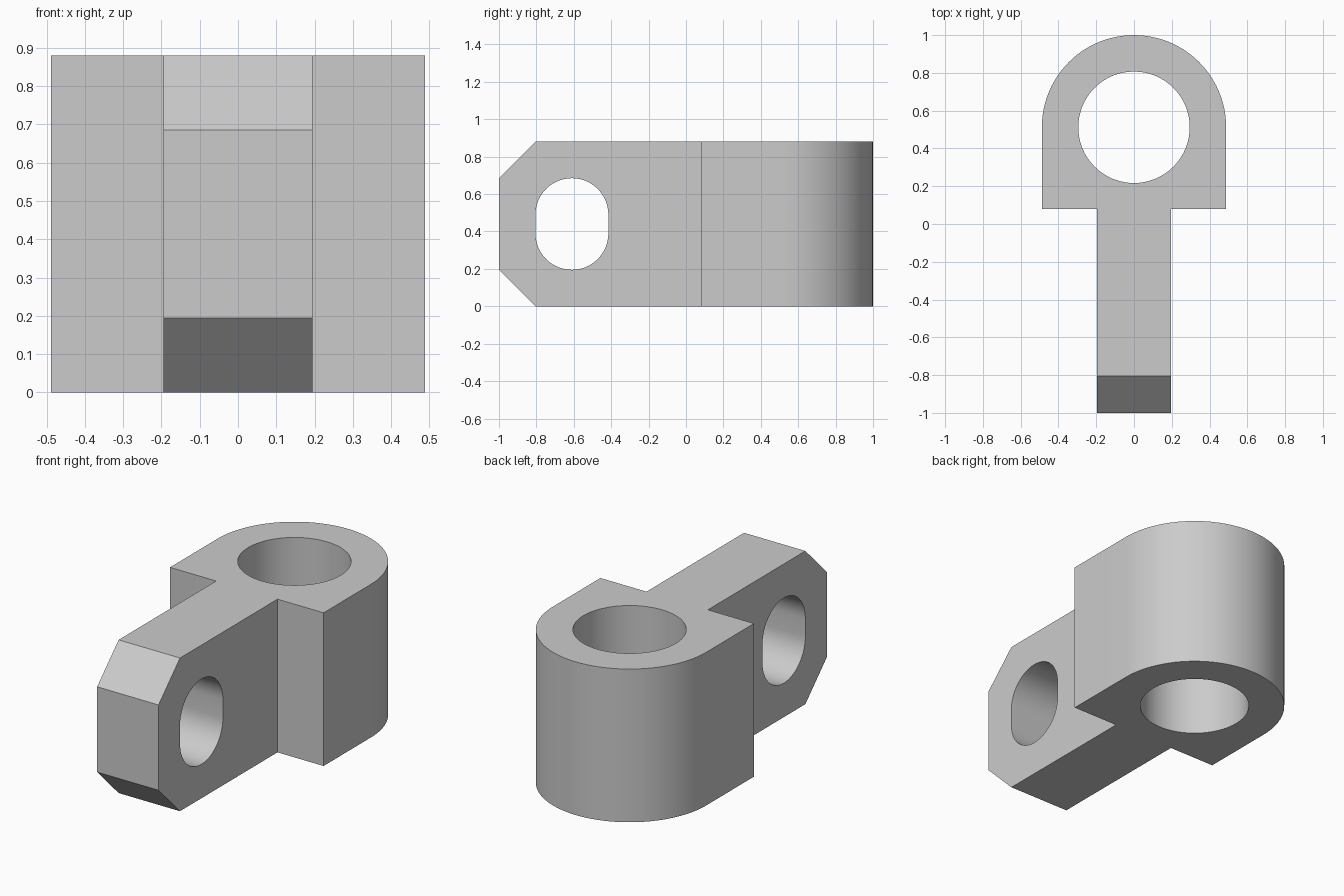
import bpy, bmesh
from math import pi, cos, sin, radians
from mathutils import Vector

if "Cube" in bpy.data.objects:
    bpy.data.objects.remove(bpy.data.objects["Cube"], do_unlink=True)

HEIGHT, RADIUS, BORE, ARM, CHAMFER = 0.88, 0.488, 0.295, 0.195, 0.195
BOSS_Y, SHOULDER_Y, SLOT_Y = 0.512, 0.08, -0.61
SLOT_R, SLOT_STRAIGHT = 0.195, 0.05
MARGIN = 0.2


def arc(cx, cy, r, start, end, steps):
    angles = [start + (end - start) * i / steps for i in range(steps + 1)]
    return [(cx + r * cos(a), cy + r * sin(a)) for a in angles]


def prism(name, outline, place, depth):
    """Extrude a closed outline; place maps its 2D points into space."""
    bm = bmesh.new()
    base = bm.faces.new([bm.verts.new(place(u, v)) for u, v in outline])
    moved = bmesh.ops.extrude_face_region(bm, geom=[base])["geom"]
    bmesh.ops.translate(bm, vec=Vector(depth),
                        verts=[g for g in moved if isinstance(g, bmesh.types.BMVert)])
    bmesh.ops.recalc_face_normals(bm, faces=bm.faces)
    mesh = bpy.data.meshes.new(name)
    bm.to_mesh(mesh)
    bm.free()
    obj = bpy.data.objects.new(name, mesh)
    bpy.context.collection.objects.link(obj)
    return obj


def upright(name, outline):
    return prism(name, outline, lambda x, y: (x, y, -MARGIN), (0, 0, HEIGHT + 2 * MARGIN))


def sideways(name, outline):
    return prism(name, outline, lambda y, z: (-1, y, z), (2, 0, 0))


# Plan shape: round-backed boss with a narrow arm to the front
plan = arc(0, BOSS_Y, RADIUS, 0, pi, 48) + [
    (-RADIUS, SHOULDER_Y), (-ARM, SHOULDER_Y), (-ARM, -1 - MARGIN),
    (ARM, -1 - MARGIN), (ARM, SHOULDER_Y), (RADIUS, SHOULDER_Y)]
bracket = upright("eye_bracket", plan)

# Side shape: flat top and bottom, chamfered nose
side = [(-1, CHAMFER), (CHAMFER - 1, 0), (1 + MARGIN, 0), (1 + MARGIN, HEIGHT),
        (CHAMFER - 1, HEIGHT), (-1, HEIGHT - CHAMFER)]
side_envelope = sideways("side_envelope", side)

# Vertical bore through the boss
bore = upright("bore_cutter", arc(0, BOSS_Y, BORE, 0, 2 * pi, 64)[:-1])

# Rounded slot through the arm
mid = HEIGHT / 2
slot = sideways("slot_cutter",
                arc(SLOT_Y, mid + SLOT_STRAIGHT, SLOT_R, 0, pi, 24)
                + arc(SLOT_Y, mid - SLOT_STRAIGHT, SLOT_R, pi, 2 * pi, 24))

cutters = [(side_envelope, 'INTERSECT'), (bore, 'DIFFERENCE'), (slot, 'DIFFERENCE')]
for cutter, operation in cutters:
    cutter.hide_render = True
    mod = bracket.modifiers.new(cutter.name, 'BOOLEAN')
    mod.object, mod.operation, mod.solver = cutter, operation, 'EXACT'

bpy.context.view_layer.objects.active = bracket
bracket.select_set(True)
for cutter, _ in cutters:
    bpy.ops.object.modifier_apply(modifier=cutter.name)
    bpy.data.objects.remove(cutter, do_unlink=True)

# Plain grey finish
grey = bpy.data.materials.new("plain grey")
grey.use_nodes = True
colour = (0.6, 0.6, 0.6, 1)
grey.diffuse_color = colour
grey.node_tree.nodes["Principled BSDF"].inputs["Base Color"].default_value = colour
bracket.data.materials.clear()
bracket.data.materials.append(grey)
bpy.ops.object.shade_smooth_by_angle(angle=radians(30))
